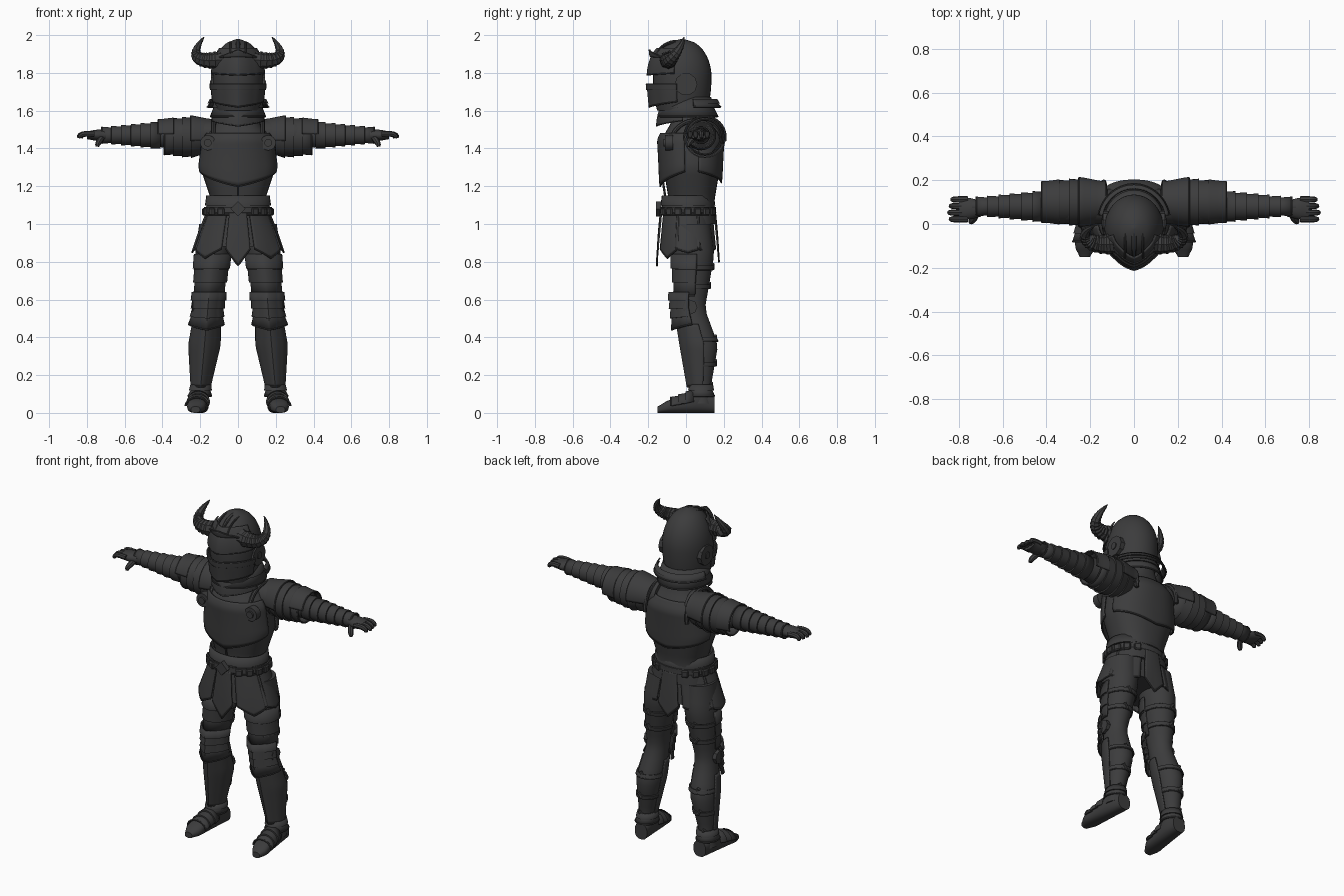
import bpy, bmesh
from math import sin, cos, sqrt, radians, pi
from mathutils import Matrix
from mathutils.geometry import interpolate_bezier

cube = bpy.data.objects.get("Cube")
if cube:
    bpy.data.objects.remove(cube, do_unlink=True)

DARK = (.045, .045, .046, 1)
steel = bpy.data.materials.new("dark_steel")
steel.use_nodes = True
steel.diffuse_color = DARK
shader = steel.node_tree.nodes["Principled BSDF"]
shader.inputs["Base Color"].default_value = DARK
shader.inputs["Roughness"].default_value = .6

FULL, FRONT, BACK = (0, 360), (-170, -10), (10, 170)
THICK, RIM, LIP = .008, .005, .008


def finish(name, mesh, mirror=False, thick=0):
    """Turn the mesh into a smooth object that keeps its sharp edges."""
    mesh.materials.clear()
    mesh.materials.append(steel)
    mesh.shade_smooth()
    mesh.set_sharp_from_angle(angle=radians(35))
    part = bpy.data.objects.new(name, mesh)
    bpy.context.collection.objects.link(part)
    if thick:
        solid = part.modifiers.new("thickness", "SOLIDIFY")
        solid.thickness, solid.offset = thick, 0
    if mirror:
        part.modifiers.new("mirror", "MIRROR")


def tube(name, points, radius, mirror=False):
    """Round tube along points; radius is a function of the way along, 0 to 1."""
    curve = bpy.data.curves.new(name, "CURVE")
    curve.dimensions = "3D"
    curve.bevel_depth, curve.bevel_resolution = 1, 2
    curve.use_fill_caps = True
    last = len(points) - 1
    spline = curve.splines.new("POLY")
    spline.points.add(last)
    for i, (knot, co) in enumerate(zip(spline.points, points)):
        knot.co, knot.radius = (*co, 1), radius(i / last)
    helper = bpy.data.objects.new(name, curve)
    bpy.context.collection.objects.link(helper)
    graph = bpy.context.evaluated_depsgraph_get()
    mesh = bpy.data.meshes.new_from_object(helper.evaluated_get(graph))
    bpy.data.objects.remove(helper, do_unlink=True)
    finish(name, mesh, mirror)


def even(radius):
    return lambda s: radius


def profile(*keys):
    """Softened interpolation between keys (position, value, value...)."""
    def linear(t):
        for a, b in zip(keys, keys[1:]):
            if t <= b[0] or b is keys[-1]:
                s = min(1, max(0, (t - a[0]) / (b[0] - a[0])))
                return [p + (q - p) * s for p, q in zip(a[1:], b[1:])]

    def soft(t):
        samples = [linear(t + shift) for shift in (-.015, 0, .015)]
        return [sum(values) / len(samples) for values in zip(*samples)]
    return soft


def skin(name, shape, start, end, axis="z", arc=FULL, gap=0, bands=0, point=0,
         ridge=0, square=1, mirror=False, sides=32):
    """Sweep the sections of shape(t) -> (u, v, ru, rv) from start to end.
    With a gap it is an armour plate lying that far outside the shape;
    bands makes overlapping strips, point draws the last edge to a tip."""
    steps = bands or 20
    stations = []
    for k in range(steps):
        a, b = (start + (end - start) * i / steps for i in (k, k + 1))
        stations += [(a, gap), (b, gap + LIP)] if bands else [(a, gap)]
    if not bands:
        stations.append((end, gap))
    place = {"z": lambda t, u, v: (u, v, t), "x": lambda t, u, v: (t, u, v),
             "y": lambda t, u, v: (u, t, v)}[axis]

    def bend(c):
        return abs(c) ** square * (1 if c > 0 else -1)

    bm = bmesh.new()
    rows = []
    closed = arc == FULL
    for t, out in stations:
        u, v, ru, rv = shape(t)
        row = []
        for i in range(sides if closed else sides + 1):
            s = i / sides
            a = radians(arc[0] + (arc[1] - arc[0]) * s)
            keel = ridge * max(0, 1 - abs(a + pi / 2) / .6)
            tip = point * (1 - abs(2 * s - 1)) * ((t - start) / (end - start)) ** 4
            row.append(bm.verts.new(place(t - tip, u + (ru + out) * bend(cos(a)),
                                          v + (rv + out) * bend(sin(a)) - keel)))
        rows.append(row)
    for upper, lower in zip(rows, rows[1:]):
        for i in range(sides):
            j = (i + 1) % len(upper)
            bm.faces.new((upper[i], upper[j], lower[j], lower[i]))
    if gap:
        edge = [vert.co.copy() for vert in rows[-1]]
        tube(name + "_rim", edge + edge[:1] if closed else edge, even(RIM), mirror)
    else:
        bm.faces.new(rows[0])
        bm.faces.new(rows[-1])
    bmesh.ops.recalc_face_normals(bm, faces=bm.faces)
    mesh = bpy.data.meshes.new(name)
    bm.to_mesh(mesh)
    bm.free()
    finish(name, mesh, mirror, THICK if gap else 0)


def disc(u, v, radius):
    return lambda t: (u, v, radius, radius)


# Body shapes that both the body and its armour follow
torso_size = profile((1, .17, .13), (1.12, .14, .12), (1.3, .2, .15), (1.45, .18, .16),
                     (1.55, .1, .1), (1.65, .08, .08))
collar_size = profile((1.5, .14, .16), (1.7, .1, .1))
skirt_size = profile((.86, .24, .15), (1.06, .16, .13))
arm_size = profile((.1, .08), (.3, .08), (.43, .06), (.73, .03))
shoulder_size = profile((.15, .08), (.25, .1), (.4, .08))
leg_size = profile((.05, .08, .06), (.13, .08, .05), (.36, .08, .09), (.55, .03, .07),
                   (.84, .04, .11), (1, .03, .1))
foot_size = profile((-.15, .02, .03), (-.11, .05, .06), (0, .05, .1), (.07, .05, .13),
                    (.15, .04, .09))


def torso(z):
    return 0, .03, *torso_size(z)


def collar(z):
    return 0, .01, *collar_size(z)


def skirt(z):
    return 0, .01, *skirt_size(z)


def head(z):
    h = (z - 1.78) / (.2 if z > 1.78 else .35)
    w = sqrt(max(.002, 1 - h * h))
    return 0, -.02, .135 * w, .155 * w


def arm(x):
    r, = arm_size(x)
    return .08, 1.47, r, r


def shoulder(x):
    r, = shoulder_size(x)
    return .1, 1.46, r, r


def leg(z):
    y, r = leg_size(z)
    return .21 - .09 * z, y, r * .85, r


def foot(y):
    half_width, height = foot_size(y)
    return .21 - .1 * y, height / 2, half_width, height / 2


# Torso, breastplate and backplate
skin("torso", torso, 1, 1.65, ridge=.01, square=.85)
skin("breastplate", torso, 1.48, 1.28, arc=FRONT, gap=.01, point=.08, ridge=.01, square=.85)
skin("backplate", torso, 1.5, 1.28, arc=BACK, gap=.01, point=.06, square=.85)
tube("breast_ridge", [(0, torso(z)[1] - torso(z)[2 + 1] - .015, z)
     for z in (1.12, 1.2, 1.3, 1.4, 1.45)], even(.006))
tube("shoulder_strap", interpolate_bezier((.13, -.08, 1.4), (.13, -.1, 1.6),
     (.13, .22, 1.6), (.14, .19, 1.4), 16), even(.012), mirror=True)
for depth, radius in ((.1, .04), (.11, .02)):
    skin("shoulder_disc", disc(.16, 1.43, radius), -depth - .01, -.07, axis="y", mirror=True)

# Gorget and collar
skin("gorget", collar, 1.67, 1.57, gap=.01, bands=2, ridge=.01)
skin("gorget_front", collar, 1.6, 1.55, arc=FRONT, gap=.01, point=.03, ridge=.01)
skin("collar_back", collar, 1.66, 1.62, arc=BACK, gap=.04, bands=2)

# Helmet with brow visor, face guard, comb and side discs
skin("helmet_skull", head, 1.6, 1.98)
skin("brow_visor", head, 1.93, 1.8, arc=(-165, -15), gap=.01, point=.01, ridge=.02)
skin("brow_band", head, 1.9, 1.87, arc=(-150, -30), gap=.015, point=-.05, ridge=.02)
skin("face_guard", head, 1.74, 1.65, arc=FRONT, gap=.01, point=.03, ridge=.02)
skin("face_guard_lip", head, 1.71, 1.74, arc=FRONT, gap=.015, ridge=.02)
for side in (-1, 0, 1):
    x = side * .04
    tube("helmet_comb", interpolate_bezier((x, -.16, 1.89), (x, -.12, 2), (x, .1, 2),
         (x, .12, 1.76), 20), lambda s: .005 + (0 if side else .01) * sin(pi * s))
skin("helmet_side_disc", disc(0, 1.74, .06), .11, .142, axis="x", mirror=True, sides=10)
skin("helmet_side_boss", disc(0, 1.74, .02), .11, .147, axis="x", mirror=True)

# Horns with a ringed surface
RINGS = 26
tube("horn", interpolate_bezier((.09, -.09, 1.87), (.24, -.11, 1.85), (.25, -.03, 1.9),
     (.18, -.01, 1.99), RINGS + 1),
     lambda s: .002 + .045 * (1 - s) ** .7 * (1 + .07 * cos(pi * RINGS * s)), mirror=True)

# Arms with shoulder and forearm armour
skin("sleeve", arm, .1, .74, axis="x", mirror=True)
skin("pauldron", shoulder, .15, .39, axis="x", gap=.002, bands=5, mirror=True)
skin("shoulder_plate", shoulder, .13, .25, axis="x", arc=(-10, 190), gap=.012, mirror=True)
skin("upper_arm_plate", shoulder, .34, .42, axis="x", arc=(-20, 170), gap=.012, mirror=True)
skin("forearm_guard", arm, .41, .72, axis="x", gap=.002, bands=6, mirror=True)

# Hands
palm_size = profile((.7, .035, .03), (.75, .05, .03), (.8, .05, .02))
skin("palm", lambda x: (.07, 1.47, *palm_size(x)), .7, .8, axis="x", mirror=True)
for k in range(4):
    y = .022 + .03 * k
    tip = .845 - .007 * abs(k - 1)
    tube("finger", interpolate_bezier((.76, y, 1.475), (.8, y, 1.48), (tip, y, 1.48),
         (tip, y, 1.455), 8), lambda s: .015 - .006 * s ** 4, mirror=True)
tube("thumb", interpolate_bezier((.72, .05, 1.46), (.73, .02, 1.44), (.745, .01, 1.43),
     (.745, .01, 1.41), 8), lambda s: .016 - .006 * s ** 4, mirror=True)

# Belt, pouches, buckle and fauld
skin("hips", skirt, .88, 1.1)
skin("fauld", skirt, 1.15, 1.05, gap=.004, bands=2)
skin("belt", skirt, 1.09, 1.06, gap=.015)
for k in range(7):
    a = radians(20 * k - 60)
    bm = bmesh.new()
    bmesh.ops.create_cube(bm, size=1, matrix=Matrix.Translation(
        (.18 * cos(a), .01 + .15 * sin(a), 1.065)) @ Matrix.Rotation(a, 4, "Z")
        @ Matrix.Diagonal((.02, .04, .04, 1)))
    bmesh.ops.bevel(bm, geom=bm.edges[:], offset=.006, segments=1, affect="EDGES")
    mesh = bpy.data.meshes.new("belt_pouch")
    bm.to_mesh(mesh)
    bm.free()
    finish("belt_pouch", mesh, mirror=True)
skin("buckle", disc(0, 1.08, .04), -.16, -.13, axis="y", sides=4)

# Skirt plates
for place, middle, spread, point in (("front", -90, 15, .09), ("back", 90, 15, .07)):
    skin(place + "_tabard", skirt, 1.06, .87, arc=(middle - spread, middle + spread),
         gap=.015, point=point, sides=12)
for place, middle, point in (("front", -44, .05), ("side", 0, .02), ("back", 44, .02)):
    skin(place + "_tasset", skirt, 1.06, .87, arc=(middle - 25, middle + 25),
         gap=.006, point=point, mirror=True, sides=12)

# Legs with thigh, knee and shin armour
skin("leg", leg, 1, .05, mirror=True)
skin("thigh_plate", leg, .84, .62, arc=(-180, 10), gap=.003, bands=3, ridge=.006, mirror=True)
skin("knee_cop", leg, .64, .47, arc=FRONT, gap=.02, bands=4, point=.03, ridge=.02, mirror=True)
skin("knee_disc", disc(.02, .56, .04), .2, .24, axis="x", mirror=True, sides=8)
skin("shin_plate", leg, .47, .14, arc=(-190, 10), gap=.006, ridge=.015, mirror=True)
for z in (.78, .68, .4, .27, .15):
    skin("leg_strap", leg, z, z - .02, gap=.004, mirror=True)
    x, y, rx, ry = leg(z)
    tube("strap_buckle", [(x, y + ry, z - .02), (x + .02, y + ry, z + .01)], even(.01), mirror=True)

# Boots
skin("boot", foot, -.15, .15, axis="y", square=.8, mirror=True)
skin("boot_lames", foot, .04, -.08, axis="y", arc=(0, 180), gap=.002, bands=3, mirror=True)
skin("boot_cuff", leg, .15, .09, gap=.006, bands=2, ridge=.02, mirror=True)
